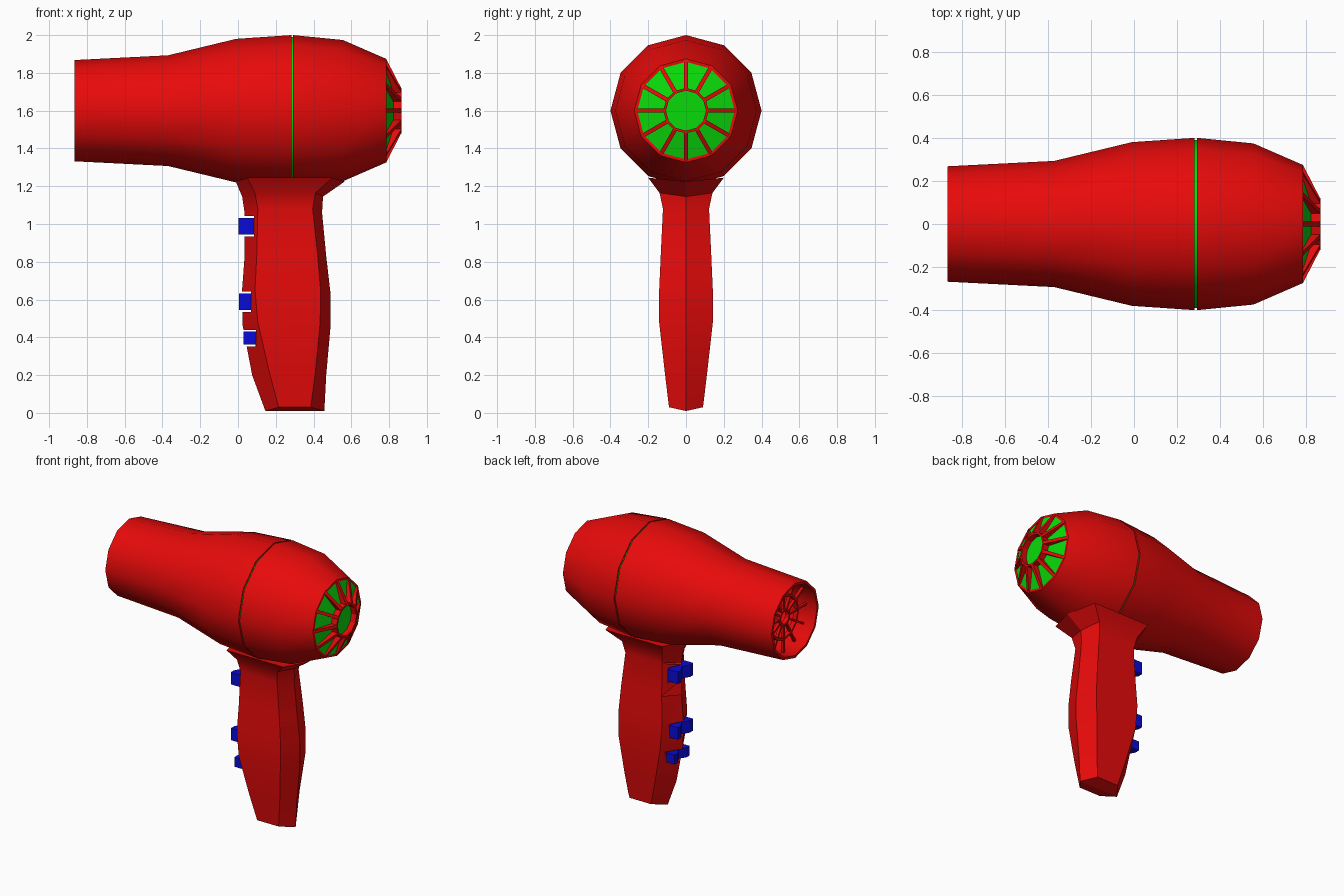
import bpy, bmesh
from math import sin, cos, pi, radians

if "Cube" in bpy.data.objects:
    bpy.data.objects.remove(bpy.data.objects["Cube"])

SIDES = 12
AXIS_Z = 1.6


def material(name, rgb):
    m = bpy.data.materials.new(name)
    m.use_nodes = True
    m.diffuse_color = (*rgb, 1)
    m.node_tree.nodes["Principled BSDF"].inputs["Base Color"].default_value = (*rgb, 1)
    return m


RED = material("red plastic", (0.8, 0.003, 0.003))
GREEN = material("green plastic", (0.003, 0.7, 0.003))
BLUE = material("blue plastic", (0.003, 0.003, 0.7))


def finish(name, bm, mats, smooth=None):
    bmesh.ops.recalc_face_normals(bm, faces=bm.faces)
    mesh = bpy.data.meshes.new(name)
    bm.to_mesh(mesh)
    bm.free()
    ob = bpy.data.objects.new(name, mesh)
    bpy.context.collection.objects.link(ob)
    for m in mats:
        mesh.materials.append(m)
    bpy.ops.object.select_all(action="DESELECT")
    ob.select_set(True)
    bpy.context.view_layer.objects.active = ob
    if smooth:
        bpy.ops.object.shade_smooth_by_angle(angle=radians(smooth))
    return ob


def around(x, r, a):
    return (x, r * sin(a), AXIS_Z + r * cos(a))


def lathe(bm, profile, closed=True):
    """Turn (x, radius) points about the barrel axis."""
    rings = []
    for x, r in profile:
        if r == 0:
            rings.append([bm.verts.new(around(x, 0, 0))] * SIDES)
        else:
            rings.append([bm.verts.new(around(x, r, 2 * pi * i / SIDES)) for i in range(SIDES)])
    pairs = list(zip(rings, rings[1:]))
    if closed:
        pairs.append((rings[-1], rings[0]))
    for p, q in pairs:
        for i in range(SIDES):
            j = (i + 1) % SIDES
            bm.faces.new(list(dict.fromkeys([p[i], p[j], q[j], q[i]])))


def prism(bm, low, high):
    """Join two matching polygons into a solid."""
    a = [bm.verts.new(p) for p in low]
    b = [bm.verts.new(p) for p in high]
    bm.faces.new(a)
    bm.faces.new(b[::-1])
    for i in range(len(a)):
        j = (i + 1) % len(a)
        bm.faces.new((a[i], a[j], b[j], b[i]))


def spokes(bm, section, width):
    """Repeat an (x, radius) section as a thin blade around the axis."""
    for i in range(SIDES):
        a = 2 * pi * i / SIDES
        sides = []
        for off in (-width / 2, width / 2):
            sides.append([(x, r * sin(a) + off * cos(a), AXIS_Z + r * cos(a) - off * sin(a))
                          for x, r in section])
        prism(bm, *sides)


# Barrel shell, with a coloured groove at the widest point
SEAM = 0.287
outer = [(-0.865, 0.268), (-0.37, 0.293), (-0.01, 0.38),
         (SEAM - 0.005, 0.4), (SEAM - 0.005, 0.39), (SEAM + 0.005, 0.39), (SEAM + 0.005, 0.4),
         (0.555, 0.374), (0.785, 0.274)]
inner = [(0.785, 0.258), (0.555, 0.355), (SEAM, 0.378), (-0.01, 0.36),
         (-0.37, 0.273), (-0.865, 0.25)]
bm = bmesh.new()
lathe(bm, outer + inner)
for f in bm.faces:
    c = f.calc_center_median()
    if abs(c.x - SEAM) < 0.001:
        f.material_index = 1
finish("barrel", bm, [RED, GREEN], 35)

# Rear intake: coloured cone behind a spoked guard
bm = bmesh.new()
lathe(bm, [(0.78, 0.265), (0.825, 0.11), (0.825, 0)], closed=False)
finish("intake_cone", bm, [GREEN])

bm = bmesh.new()
spokes(bm, [(0.785, 0.273), (0.865, 0.118), (0.822, 0.108), (0.775, 0.255)], 0.022)
lathe(bm, [(0.865, 0.12), (0.865, 0.106), (0.82, 0.106), (0.82, 0.12)])
finish("intake_guard", bm, [RED])

# Outlet guard just inside the nozzle
bm = bmesh.new()
spokes(bm, [(-0.78, 0.055), (-0.78, 0.256), (-0.76, 0.256), (-0.76, 0.055)], 0.014)
for r in (0.06, 0.16):
    lathe(bm, [(-0.785, r), (-0.785, r - 0.015), (-0.755, r - 0.015), (-0.755, r)])
finish("outlet_guard", bm, [RED])

# Handle: stacked six-sided sections
# (z, front ridge, front edge, rear edge, rear ridge, half width)
sections = [
    (0.03, 0.145, 0.215, 0.385, 0.457, 0.09),
    (0.22, 0.075, 0.165, 0.41, 0.467, 0.113),
    (0.48, 0.025, 0.105, 0.435, 0.49, 0.142),
    (0.65, 0.02, 0.09, 0.437, 0.49, 0.142),
    (0.85, 0.035, 0.1, 0.42, 0.467, 0.133),
    (1.08, 0.035, 0.105, 0.395, 0.445, 0.122),
    (1.165, 0.022, 0.09, 0.41, 0.45, 0.14),
    (1.245, -0.012, 0.05, 0.5, 0.565, 0.2),
]
bm = bmesh.new()
rings = []
for z, x0, x1, x2, x3, w in sections:
    ridge = z - 0.02
    pts = [(x0, 0, ridge), (x1, -w, z), (x2, -w, z), (x3, 0, ridge), (x2, w, z), (x1, w, z)]
    rings.append([bm.verts.new(p) for p in pts])
for p, q in zip(rings, rings[1:]):
    for i in range(6):
        j = (i + 1) % 6
        bm.faces.new((p[i], p[j], q[j], q[i]))
for ring in (rings[0], rings[-1]):
    bm.faces.new(ring[:4])
    bm.faces.new([ring[0]] + ring[3:])
handle = finish("handle", bm, [RED])

# Switches, each set in a notch: (name, bottom, top, outer x, inner x)
switches = [("upper_switch", 0.945, 1.032, 0.003, 0.09),
            ("middle_switch", 0.545, 0.632, 0.005, 0.075),
            ("lower_switch", 0.362, 0.43, 0.03, 0.1)]
for name, z0, z1, xo, xi in switches:
    bm = bmesh.new()
    box = [(-0.2, -0.3), (xi - 0.005, -0.3), (xi - 0.005, 0.3), (-0.2, 0.3)]
    prism(bm, *[[(x, y, z) for x, y in box] for z in (z0 - 0.01, z1 + 0.01)])
    cutter = finish(name + "_cutter", bm, [RED])
    cutter.hide_render = True
    bpy.context.view_layer.objects.active = handle
    mod = handle.modifiers.new("notch", "BOOLEAN")
    mod.operation = "DIFFERENCE"
    mod.solver = "EXACT"
    mod.object = cutter
    bpy.ops.object.modifier_apply(modifier=mod.name)
    bpy.data.objects.remove(cutter)

    # Saddle-shaped button
    bm = bmesh.new()
    shape = [(xi, -0.085), (xi, 0.085), (xo, 0.085), (xo, 0.05),
             (xo + 0.03, 0), (xo, -0.05), (xo, -0.085)]
    prism(bm, *[[(x, y, z) for x, y in shape] for z in (z0, z1)])
    finish(name, bm, [BLUE])

bpy.ops.object.select_all(action="DESELECT")
handle.select_set(True)
bpy.context.view_layer.objects.active = handle
bpy.ops.object.shade_smooth_by_angle(angle=radians(25))
